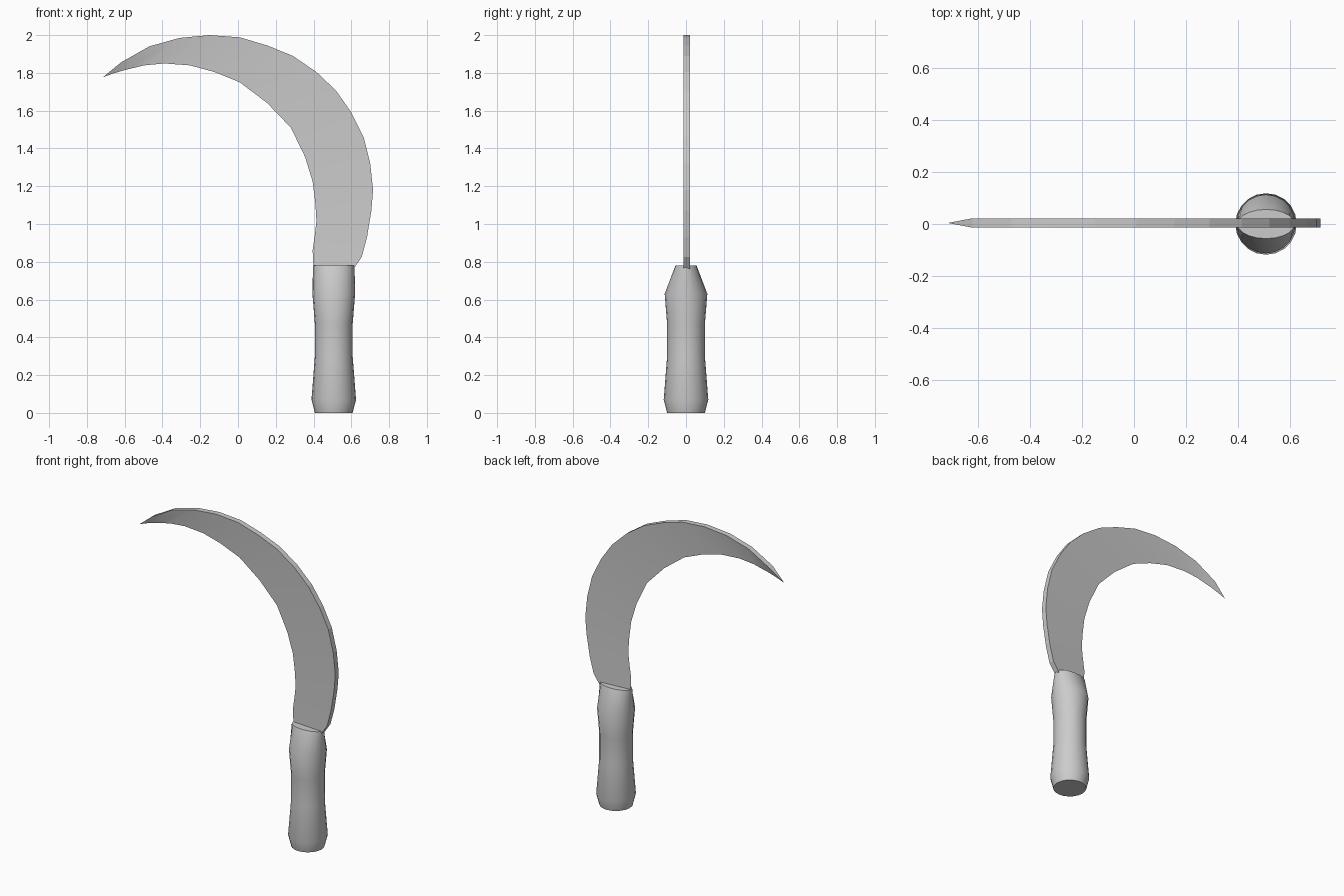
import bpy
import bmesh
from math import cos, sin, tau

if "Cube" in bpy.data.objects:
    bpy.data.objects.remove(bpy.data.objects["Cube"], do_unlink=True)

# One plain grey for the whole tool
grey = bpy.data.materials.new("plain grey")
grey.use_nodes = True
colour = (0.6, 0.6, 0.6, 1)
grey.diffuse_color = colour
grey.node_tree.nodes["Principled BSDF"].inputs["Base Color"].default_value = colour


def make_object(name, bm):
    """Turn a finished bmesh into a named, coloured object."""
    bmesh.ops.recalc_face_normals(bm, faces=bm.faces)
    mesh = bpy.data.meshes.new(name)
    bm.to_mesh(mesh)
    bm.free()
    mesh.materials.append(grey)
    obj = bpy.data.objects.new(name, mesh)
    bpy.context.collection.objects.link(obj)
    return obj


def build_handle():
    """Turned grip whose top is pinched flat to hold the blade."""
    centre_x, sides = 0.507, 20
    # height, half width, half depth
    profile = [(0, .10, .10), (.07, .118, .118), (.3, .10, .10),
               (.47, .10, .10), (.63, .113, .113), (.78, .11, .056)]
    bm = bmesh.new()
    rings = []
    for z, half_x, half_y in profile:
        rings.append([bm.verts.new((centre_x + half_x * cos(tau * i / sides),
                                    half_y * sin(tau * i / sides), z))
                      for i in range(sides)])
    for low, high in zip(rings, rings[1:]):
        for i in range(sides):
            j = (i + 1) % sides
            bm.faces.new((low[i], low[j], high[j], high[i])).smooth = True
    # Flat end caps
    bm.faces.new(rings[0])
    bm.faces.new(rings[-1])
    return make_object("handle", bm)


def build_blade():
    """Curved wedge: thick along the outer spine, sharp along the inner edge."""
    middle_y, half_thick = 0.004, 0.018
    tip_point = (-.715, 1.777)
    # Matching points along the spine and the cutting edge, handle to tip
    spine = [(.61, .76), (.655, .825), (.683, .93), (.706, 1.07), (.715, 1.18),
             (.70, 1.32), (.665, 1.46), (.60, 1.59), (.52, 1.705),
             (.415, 1.805), (.29, 1.89), (.155, 1.945), (.01, 1.988),
             (-.15, 2), (-.31, 1.985), (-.47, 1.94), (-.62, 1.855)]
    edge = [(.40, .76), (.395, .86), (.408, .95), (.415, 1.015), (.41, 1.105),
            (.395, 1.225), (.355, 1.355), (.28, 1.51), (.155, 1.64),
            (.08, 1.697), (.01, 1.75), (-.125, 1.805), (-.255, 1.84),
            (-.39, 1.85), (-.495, 1.84), (-.60, 1.815), (-.66, 1.797)]
    bm = bmesh.new()

    def rail(points, y):
        return [bm.verts.new((x, y, z)) for x, z in points]

    front = rail(spine, middle_y - half_thick)
    back = rail(spine, middle_y + half_thick)
    cutting = rail(edge, middle_y)
    tip = bm.verts.new((tip_point[0], middle_y, tip_point[1]))

    # Smooth cheeks on both sides, flat facets along the spine
    for a, b, is_cheek in ((front, cutting, True), (cutting, back, True),
                           (back, front, False)):
        for i in range(len(spine) - 1):
            face = bm.faces.new((a[i], a[i + 1], b[i + 1], b[i]))
            face.smooth = is_cheek
        bm.faces.new((a[-1], tip, b[-1])).smooth = is_cheek
    bm.faces.new((front[0], cutting[0], back[0]))

    # Keep the cutting edge crisp
    cutting_line = set(cutting) | {tip}
    for e in bm.edges:
        if set(e.verts) <= cutting_line:
            e.smooth = False
    return make_object("blade", bm)


build_handle()
build_blade()
